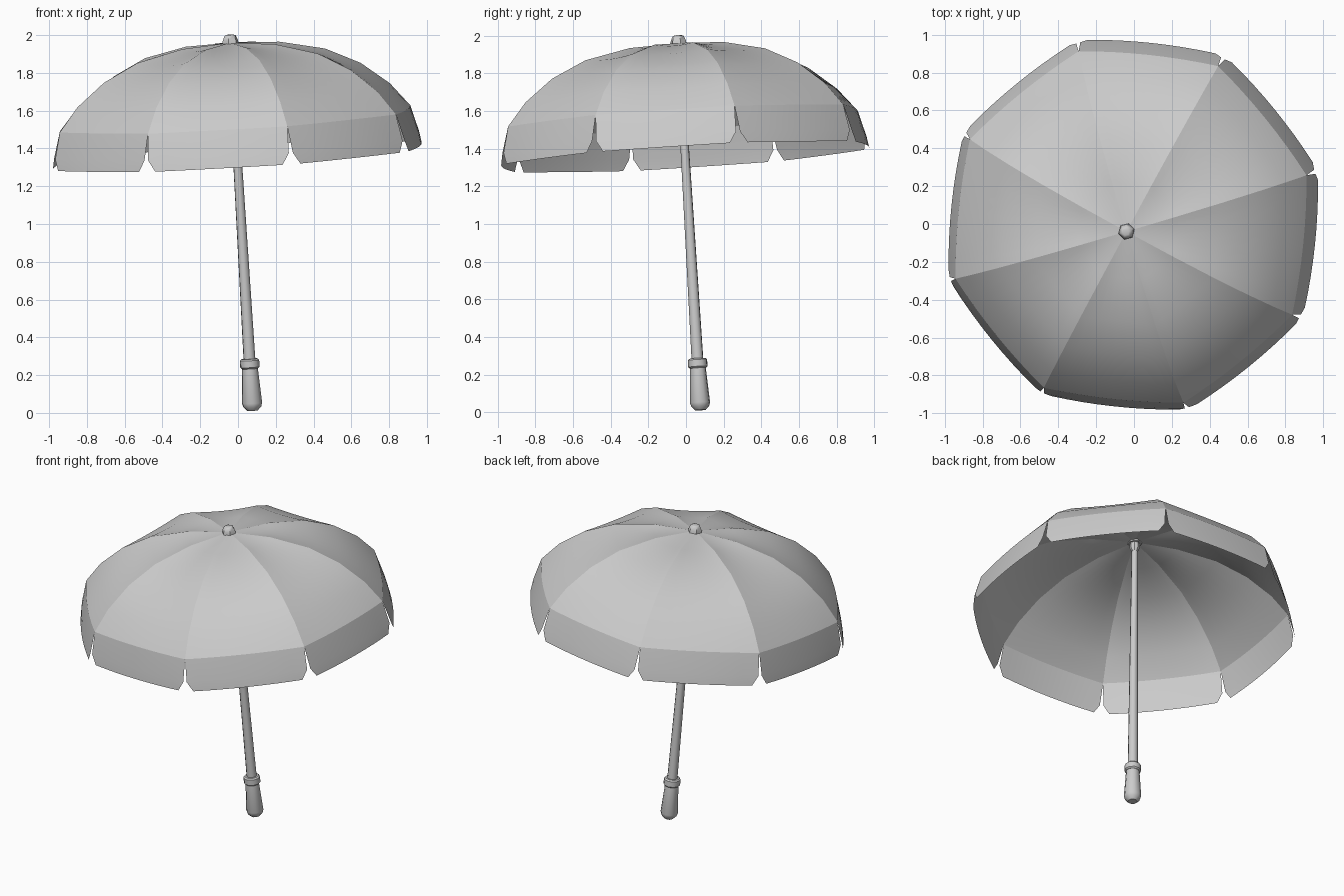
import bpy, bmesh
from math import sin, cos, pi, radians
from mathutils import Matrix, Vector

if "Cube" in bpy.data.objects:
    bpy.data.objects.remove(bpy.data.objects["Cube"], do_unlink=True)

grey = bpy.data.materials.new("plain grey")
grey.use_nodes = True
grey.diffuse_color = (0.6, 0.6, 0.6, 1)
grey.node_tree.nodes["Principled BSDF"].inputs["Base Color"].default_value = (0.6, 0.6, 0.6, 1)

# Everything is built around the shaft, with the canopy peak at the local origin, then leaned
LEAN = Vector((-0.06, -0.06, 1)).to_track_quat("Z", "Y").to_matrix().to_4x4()
AXIS = Matrix.Translation((-0.04, -0.04, 1.96)) @ LEAN


def finish(name, bm, angle, closed=True):
    bmesh.ops.remove_doubles(bm, verts=bm.verts, dist=0.0005)
    bmesh.ops.recalc_face_normals(bm, faces=bm.faces)
    bm.transform(AXIS)
    mesh = bpy.data.meshes.new(name)
    bm.to_mesh(mesh)
    bm.free()
    mesh.materials.append(grey)
    obj = bpy.data.objects.new(name, mesh)
    bpy.context.collection.objects.link(obj)
    bpy.ops.object.select_all(action="DESELECT")
    obj.select_set(True)
    bpy.context.view_layer.objects.active = obj
    bpy.ops.object.shade_smooth_by_angle(angle=radians(angle))
    return obj


def lathe(name, profile, sides, angle=40):
    """Turn (radius, height) pairs around the shaft and cap both ends."""
    bm = bmesh.new()
    rings = [[bm.verts.new((r * cos(2 * pi * k / sides), r * sin(2 * pi * k / sides), z))
              for k in range(sides)] for r, z in profile]
    for low, high in zip(rings, rings[1:]):
        for k in range(sides):
            j = (k + 1) % sides
            bm.faces.new((low[k], low[j], high[j], high[k]))
    bm.faces.new(rings[0])
    bm.faces.new(rings[-1])
    return finish(name, bm, angle)


# Canopy: eight panels with a hanging flap; each row is
# (rib radius, height, outward bow, sag, trim at the panel ends)
ROWS = [(0, 0, 0, 0, 0),
        (0.27, -0.015, 0, 0.012, 0),
        (0.52, -0.07, 0, 0.012, 0),
        (0.71, -0.16, 0.005, 0.01, 0),
        (0.865, -0.28, 0.012, 0.005, 0),
        (0.97, -0.405, 0.02, 0, 0),
        (1.01, -0.545, 0.022, 0, 0.015),
        (1.02, -0.605, 0.025, 0, 0.065)]
PANELS, STEPS = 8, 8
FIRST_RIB = radians(16.5)

bm = bmesh.new()
for p in range(PANELS):
    a = FIRST_RIB + p * 2 * pi / PANELS
    b = a + 2 * pi / PANELS
    rib_a, rib_b = Vector((cos(a), sin(a), 0)), Vector((cos(b), sin(b), 0))
    outward = (rib_a + rib_b).normalized()
    grid = []
    for radius, height, bow, sag, trim in ROWS:
        row = []
        for s in range(STEPS + 1):
            t = trim + (1 - 2 * trim) * s / STEPS
            hump = 4 * t * (1 - t)
            point = rib_a.lerp(rib_b, t) * radius + outward * bow * hump
            point.z = height - sag * hump
            row.append(bm.verts.new(point))
        grid.append(row)
    for upper, lower in zip(grid, grid[1:]):
        for s in range(STEPS):
            bm.faces.new((upper[s], lower[s], lower[s + 1], upper[s + 1]))
finish("canopy", bm, 20)

# Shaft, hub, finial and grip
lathe("shaft", [(0.032, -1.73), (0.019, -0.03)], 10)
lathe("hub", [(0.02, -0.07), (0.032, -0.045), (0.032, -0.01)], 8)
lathe("finial", [(0.045, -0.015), (0.042, 0.012), (0.03, 0.038), (0.018, 0.042)], 6, 50)
lathe("collar", [(0.044, -1.732), (0.052, -1.724), (0.052, -1.688), (0.044, -1.68)], 10)
lathe("grip", [(0.028, -1.955), (0.048, -1.935), (0.054, -1.915), (0.042, -1.73)], 10)
